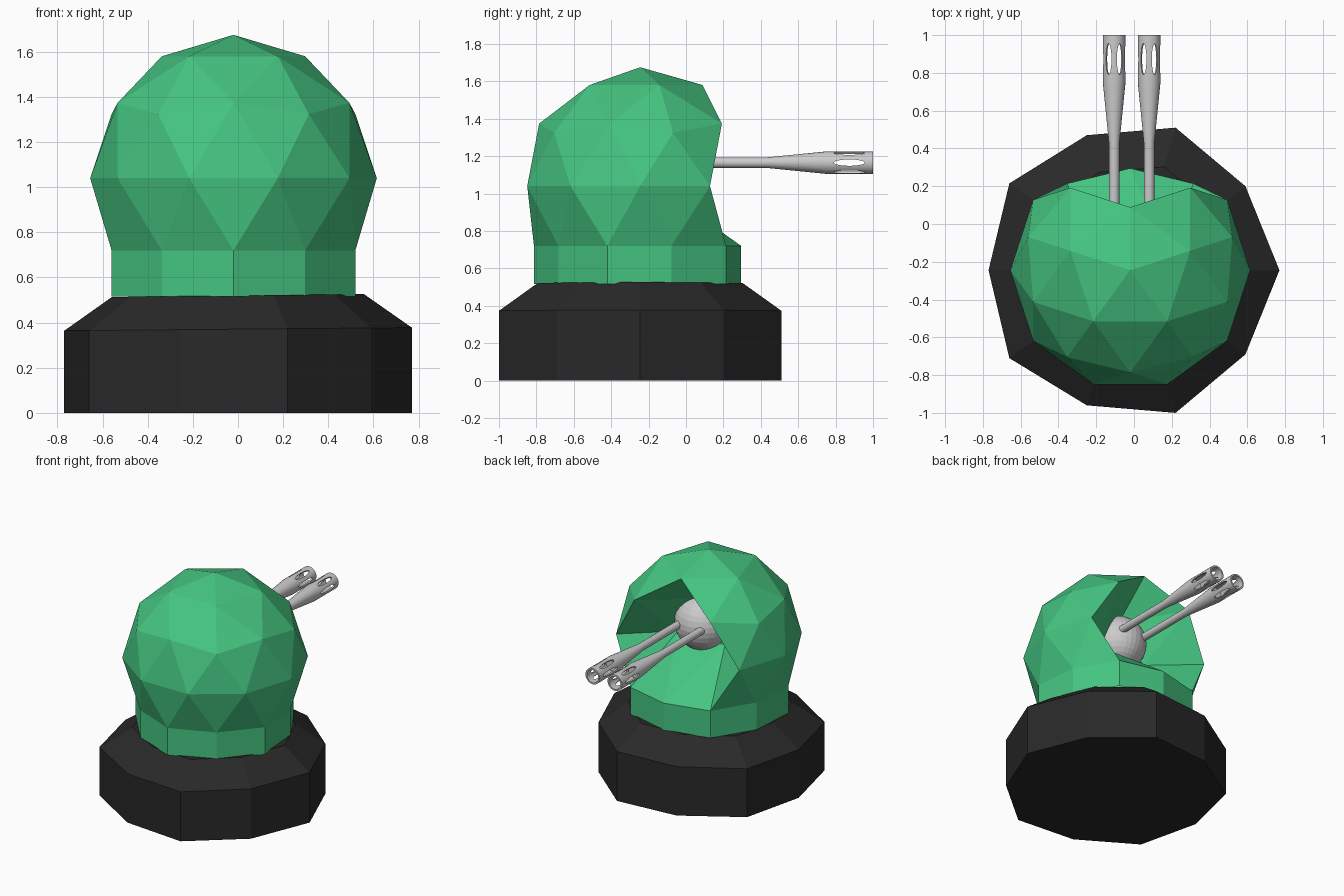
import bpy, bmesh
from math import sin, cos, pi, radians
from mathutils import Matrix, Vector

if "Cube" in bpy.data.objects:
    bpy.data.objects.remove(bpy.data.objects["Cube"])

CX, CY = -0.02, -0.245     # turret axis


def material(name, rgb):
    m = bpy.data.materials.new(name)
    m.diffuse_color = (*rgb, 1)
    m.use_nodes = True
    m.node_tree.nodes["Principled BSDF"].inputs["Base Color"].default_value = m.diffuse_color
    return m


def finish(bm, name, mat=None):
    bmesh.ops.recalc_face_normals(bm, faces=bm.faces)
    me = bpy.data.meshes.new(name)
    bm.to_mesh(me)
    bm.free()
    ob = bpy.data.objects.new(name, me)
    bpy.context.collection.objects.link(ob)
    if mat:
        me.materials.append(mat)
    return ob


def bridge(bm, a, b):
    for i in range(len(a)):
        j = (i + 1) % len(a)
        bm.faces.new((a[i], a[j], b[j], b[i]))


green = material("green_shell", (0.06, 0.56, 0.22))
black = material("black_base", (0.022, 0.022, 0.022))

# Base: slightly uneven ten-sided drum with a sloped, slightly tilted shoulder
outline = [(0.77, 0), (0.59, 0.445), (0.22, 0.755), (-0.25, 0.715), (-0.66, 0.46),
           (-0.77, 0), (-0.66, -0.465), (-0.25, -0.715), (0.22, -0.755), (0.59, -0.445)]
bm = bmesh.new()
rings = []
for z, s, tilt in ((0, 1, 0), (0.371, 1, 0.009), (0.52, 0.725, 0.008)):
    rings.append([bm.verts.new((x * s, CY + y * s, z + tilt * x)) for x, y in outline])
bridge(bm, rings[0], rings[1])
bridge(bm, rings[1], rings[2])
bm.faces.new(rings[0])
bm.faces.new(rings[2])
finish(bm, "base", black)

# Dome: icosphere with a straight collar and a pocket pushed in at the back
R = 0.635
bm = bmesh.new()
bmesh.ops.create_icosphere(bm, subdivisions=2, radius=R,
                           matrix=Matrix.Rotation(radians(90), 4, 'Z'))
bmesh.ops.delete(bm, geom=[v for v in bm.verts if v.co.z < -0.6 * R], context='VERTS')
for v in bm.verts:
    if v.co.z < -0.3 * R:
        v.co.z = -0.32
    elif v.co.y > 0.87 * R and v.co.z < 0.5 * R:
        v.co.y -= 0.515
rim = [e for e in bm.edges if e.is_boundary]
ext = bmesh.ops.extrude_edge_only(bm, edges=rim)
for g in ext["geom"]:
    if isinstance(g, bmesh.types.BMVert):
        g.co.z = -0.525
bmesh.ops.translate(bm, verts=bm.verts, vec=(CX, CY, 1.04))
finish(bm, "dome", green)

# Ball mount in the pocket
bm = bmesh.new()
bmesh.ops.create_uvsphere(bm, u_segments=32, v_segments=16, radius=0.2,
                          matrix=Matrix.Translation((-0.013, -0.19, 1.15)))
finish(bm, "gun_ball")


# Barrels: turned tube with flared, slotted muzzle
def barrel(name, x, z=1.165, n=24):
    profile = [(-0.1, 0.028), (0.43, 0.028), (0.75, 0.06), (1.0, 0.06),
               (1.0, 0.048), (0.77, 0.048)]
    bm = bmesh.new()
    rs = [[bm.verts.new((x + r * cos(2 * pi * i / n), y, z + r * sin(2 * pi * i / n)))
           for i in range(n)] for y, r in profile]
    for a, b in zip(rs, rs[1:]):
        bridge(bm, a, b)
    bm.faces.new(rs[0])
    bm.faces.new(rs[-1])
    ob = finish(bm, name)
    bpy.context.view_layer.objects.active = ob
    # three elliptical cutters through the tube make six slots
    for k in range(3):
        bm = bmesh.new()
        m = (Matrix.Translation((x, 0.873, z)) @ Matrix.Rotation(radians(30 + 60 * k + 60), 4, 'Y')
             @ Matrix.Rotation(0, 4, 'Z') @ Matrix.Diagonal((0.017, 0.083, 1, 1)))
        bmesh.ops.create_cone(bm, cap_ends=True, segments=20, radius1=1, radius2=1,
                              depth=0.2, matrix=m)
        cut = finish(bm, "slot_cutter")
        cut.hide_render = True
        mod = ob.modifiers.new("slot", 'BOOLEAN')
        mod.operation = 'DIFFERENCE'
        mod.solver = 'EXACT'
        mod.object = cut
        bpy.ops.object.modifier_apply(modifier=mod.name)
        bpy.data.objects.remove(cut)
    bpy.ops.object.select_all(action='DESELECT')
    ob.select_set(True)
    bpy.ops.object.shade_smooth_by_angle(angle=radians(30))


barrel("left_barrel", -0.105)
barrel("right_barrel", 0.08)
